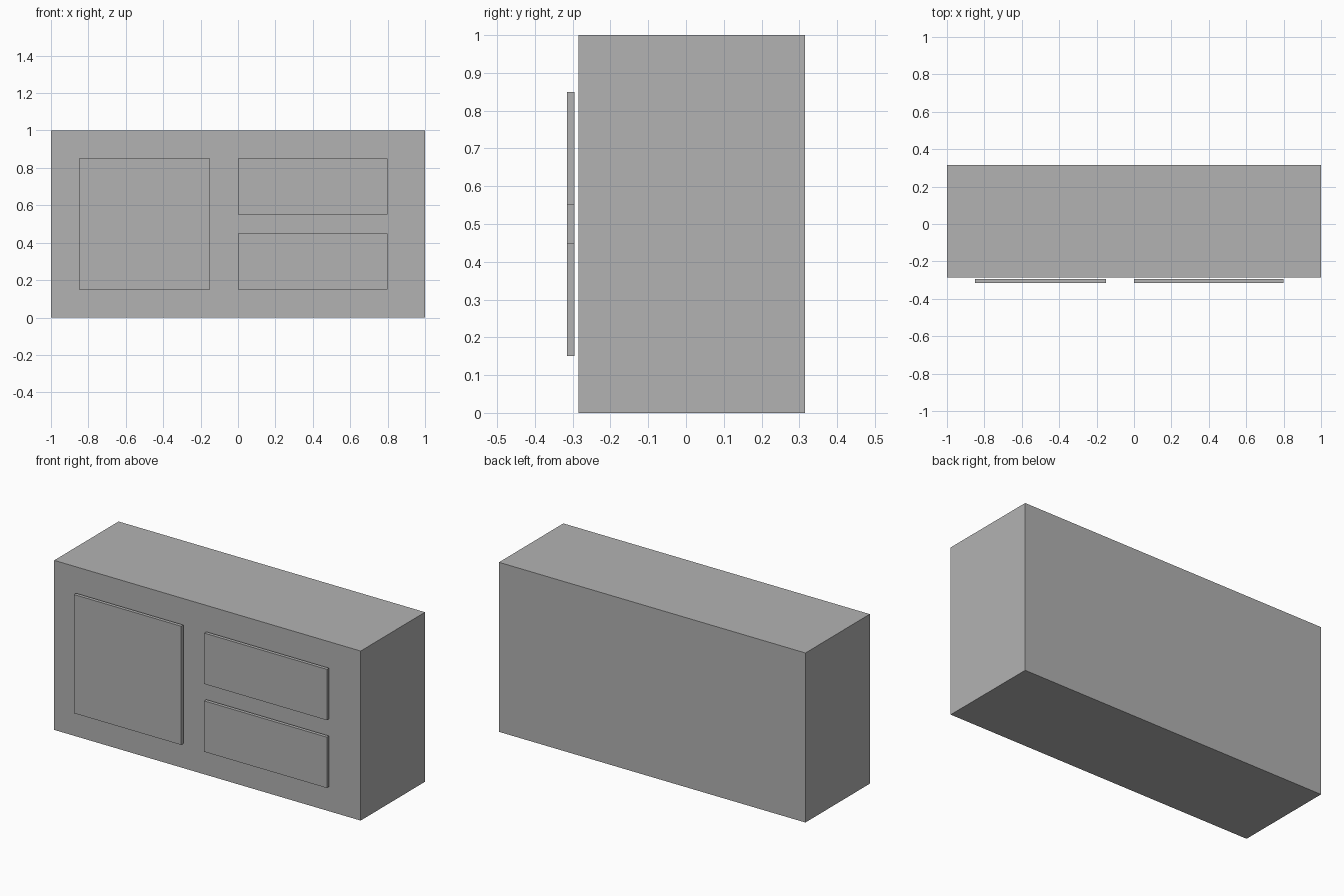
import bpy

# Remove the default cube
cube = bpy.data.objects.get("Cube")
if cube:
    bpy.data.objects.remove(cube, do_unlink=True)

# Single grey finish
GREY = (0.448, 0.448, 0.448, 1.0)
grey = bpy.data.materials.new("plain_grey")
grey.use_nodes = True
grey.diffuse_color = GREY
shader = next(n for n in grey.node_tree.nodes if n.type == "BSDF_PRINCIPLED")
shader.inputs["Base Color"].default_value = GREY


def box(name, low, high):
    """Flat-shaded box between two opposite corners."""
    bpy.ops.mesh.primitive_cube_add(size=1)
    obj = bpy.context.object
    obj.name = name
    size = [b - a for a, b in zip(low, high)]
    centre = [(a + b) / 2 for a, b in zip(low, high)]
    for v in obj.data.vertices:
        v.co = [c * s for c, s in zip(v.co, size)]
    obj.location = centre
    obj.data.materials.append(grey)
    return obj


# Cabinet body
box("cabinet_body", (-1, -0.285, 0), (1, 0.315, 1))

# Thin fronts standing just clear of the body
FRONT, BACK = -0.315, -0.295
for name, x0, x1, z0, z1 in (
    ("door", -0.85, -0.15, 0.15, 0.85),
    ("upper_drawer", 0, 0.8, 0.55, 0.85),
    ("lower_drawer", 0, 0.8, 0.15, 0.45),
):
    box(name, (x0, FRONT, z0), (x1, BACK, z1))
